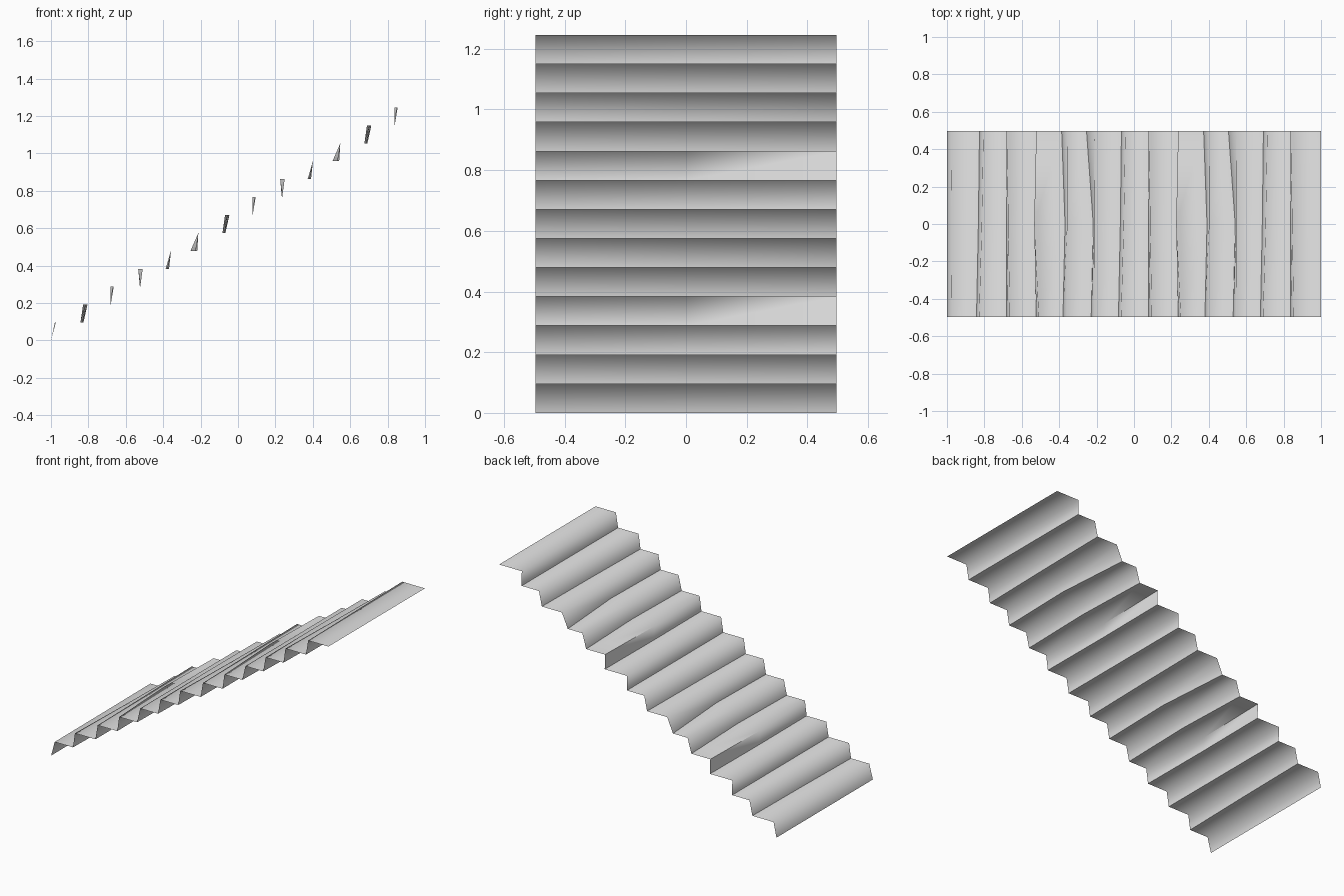
import bpy
import math

cube = bpy.data.objects.get("Cube")
if cube:
    bpy.data.objects.remove(cube)

STEPS = 13
RUN, RISE = 0.1518, 0.0958
START, END = -0.974, 1.0
ROWS = (-0.4965, 0.0, 0.4965)

# Worn riser edges: x offsets at front, middle and back, repeating every five steps
FOOT = [(-.014, -.003, -.039), (-.020, -.010, -.004), (-.010, -.010, -.010),
        (-.004, -.006, -.002), (-.013, -.002, -.020)]
NOSE = [(.003, .002, .003), (-.006, .008, .017), (.006, -.002, -.011),
        (.009, -.015, -.004), (.009, .009, .008)]
FIRST_FOOT = (-.026, -.026, -.026)
FIRST_NOSE = (.000, -.002, -.005)

stone = bpy.data.materials.new("light grey")
stone.use_nodes = True
stone.diffuse_color = (0.8, 0.8, 0.8, 1)
stone.node_tree.nodes["Principled BSDF"].inputs["Base Color"].default_value = (0.8, 0.8, 0.8, 1)


def edge(step, offsets, z):
    """Three points across the stair along one step edge."""
    return [(START + step * RUN + dx, y, z) for dx, y in zip(offsets, ROWS)]


def foot(step):
    z = step * RISE
    if step == STEPS:
        return [(END, y, z) for y in ROWS]
    return edge(step, FOOT[step % 5] if step else FIRST_FOOT, z)


def nose(step):
    return edge(step, NOSE[step % 5] if step else FIRST_NOSE, (step + 1) * RISE)


# Each step is a thin riser and tread sharing a softened nosing
for step in range(STEPS):
    verts = foot(step) + nose(step) + foot(step + 1)
    faces = [(a, a + 3, a + 4, a + 1) for a in (0, 1, 3, 4)]
    mesh = bpy.data.meshes.new(f"step_{step + 1}")
    mesh.from_pydata(verts, [], faces)
    mesh.materials.append(stone)
    mesh.shade_smooth()
    mesh.set_sharp_from_angle(angle=math.radians(90))
    obj = bpy.data.objects.new(mesh.name, mesh)
    bpy.context.collection.objects.link(obj)
